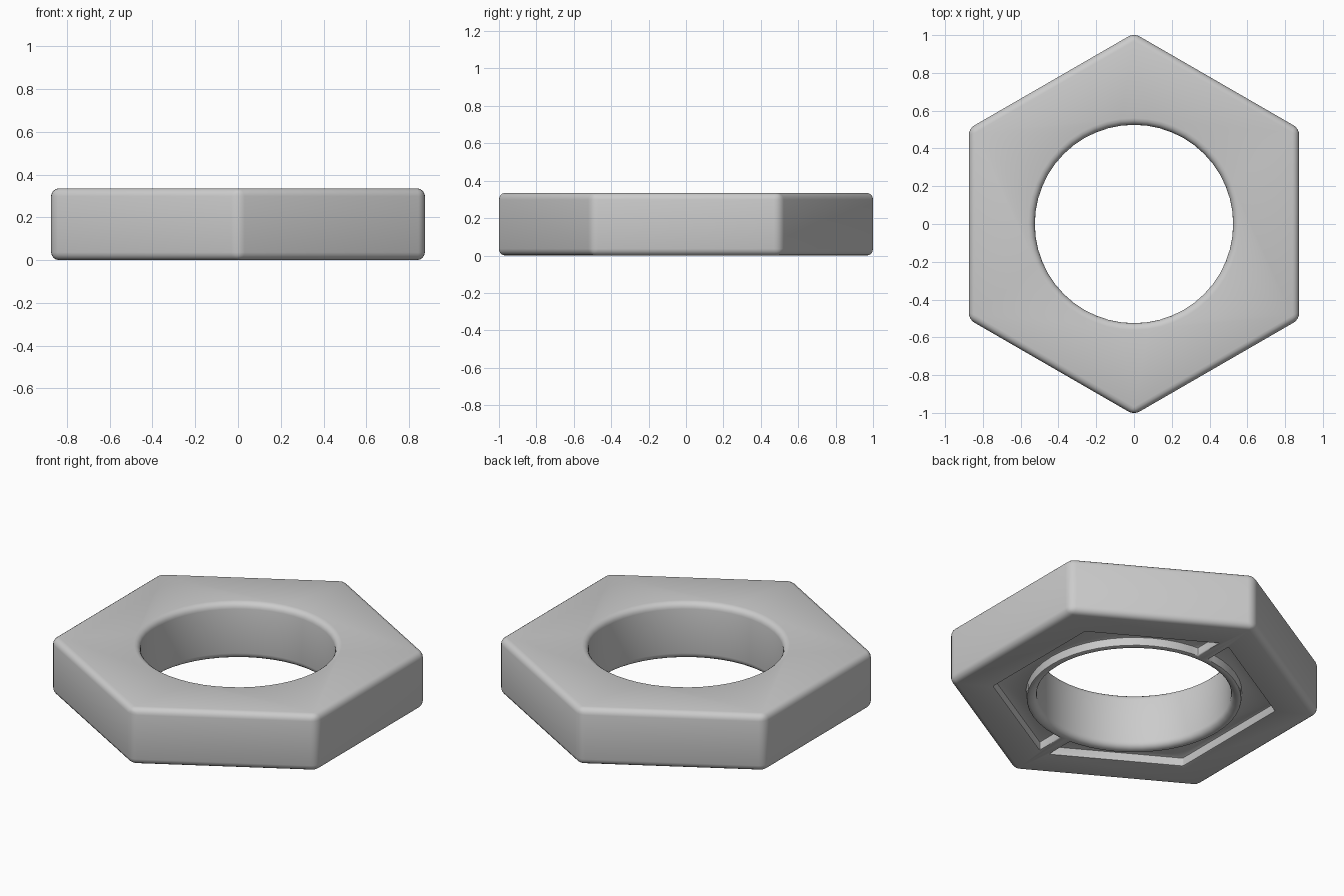
import bpy
import math

if "Cube" in bpy.data.objects:
    bpy.data.objects.remove(bpy.data.objects["Cube"])


def prism(name, sides, radius, z0, z1, turn=0.0):
    bpy.ops.mesh.primitive_cylinder_add(vertices=sides, radius=radius, depth=z1 - z0,
                                        location=(0, 0, (z0 + z1) / 2), rotation=(0, 0, turn))
    ob = bpy.context.object
    ob.name = name
    bpy.ops.object.transform_apply(location=True, rotation=True, scale=True)
    return ob


def activate(ob):
    bpy.ops.object.select_all(action='DESELECT')
    ob.select_set(True)
    bpy.context.view_layer.objects.active = ob


def cut(target, cutter):
    activate(target)
    m = target.modifiers.new("cut", 'BOOLEAN')
    m.operation = 'DIFFERENCE'
    m.solver = 'EXACT'
    m.object = cutter
    bpy.ops.object.modifier_apply(modifier=m.name)
    bpy.data.objects.remove(cutter)


def round_edges(ob, width, segments, angle):
    activate(ob)
    m = ob.modifiers.new("round", 'BEVEL')
    m.width = width
    m.segments = segments
    m.limit_method = 'ANGLE'
    m.angle_limit = math.radians(angle)
    bpy.ops.object.modifier_apply(modifier=m.name)


# Hexagonal body, corners on the y axis, with a round bore
nut = prism("hex_nut", 6, 1.01, 0.0, 0.335)
cut(nut, prism("bore_cutter", 48, 0.525, -0.2, 0.6))
round_edges(nut, 0.036, 4, 40)

# Shallow recess underneath, leaving a collar round the bore and two ribs along y
recess = prism("recess_cutter", 6, 0.77, -0.1, 0.05)
cut(recess, prism("collar_keep", 48, 0.58, -0.3, 0.3))
bpy.ops.mesh.primitive_cube_add(size=1)
rib = bpy.context.object
rib.scale = (0.07, 3, 0.8)
bpy.ops.object.transform_apply(location=True, rotation=True, scale=True)
cut(recess, rib)
cut(nut, recess)
round_edges(nut, 0.008, 2, 50)

activate(nut)
bpy.ops.object.shade_smooth_by_angle(angle=math.radians(35))
